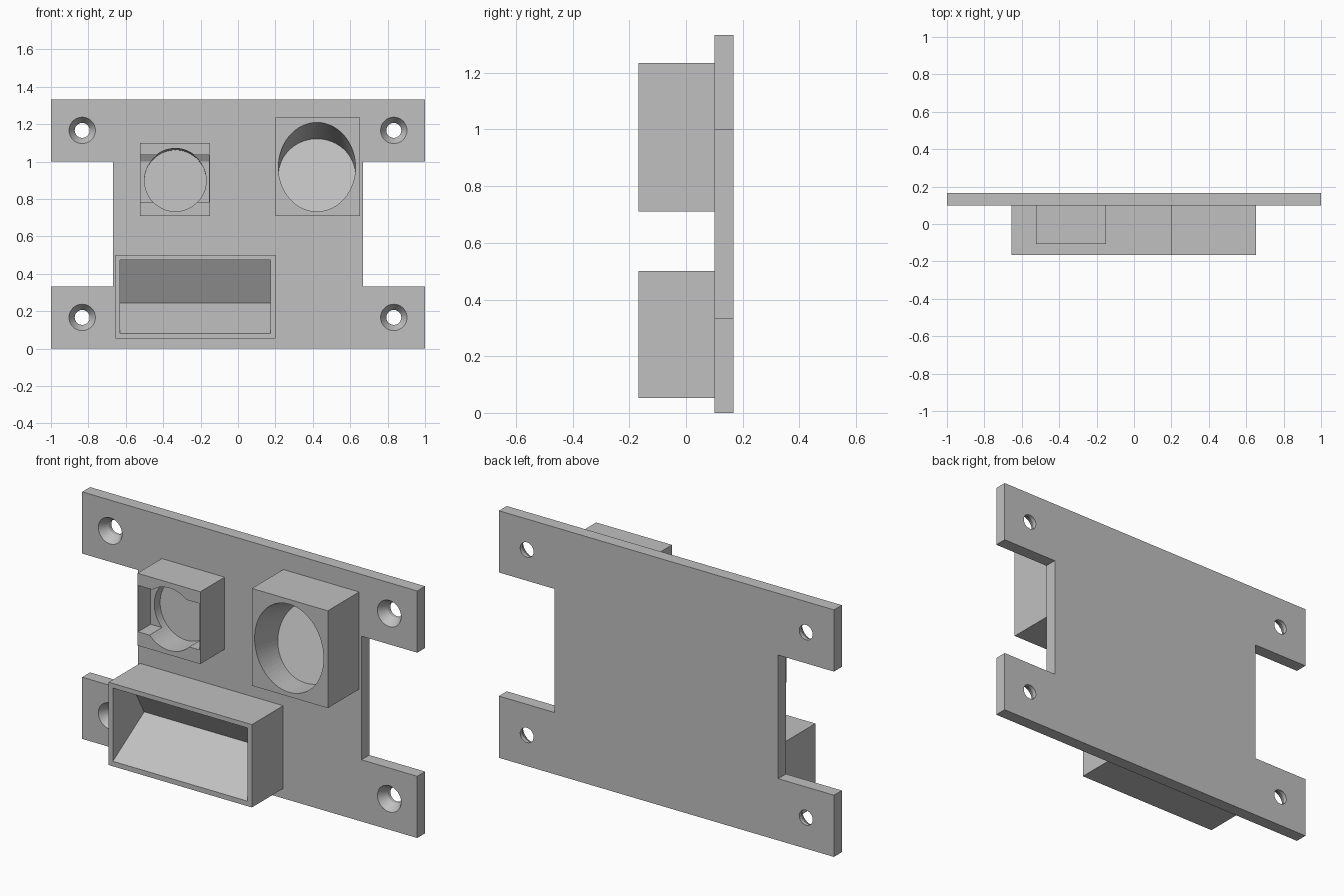
import bpy, bmesh, math

cube = bpy.data.objects.get("Cube")
if cube:
    bpy.data.objects.remove(cube, do_unlink=True)

grey = bpy.data.materials.new("plain grey")
grey.use_nodes = True
grey.diffuse_color = (0.53, 0.53, 0.53, 1)
grey.node_tree.nodes["Principled BSDF"].inputs["Base Color"].default_value = (0.53, 0.53, 0.53, 1)

FRONT, SEAT, BACK = -0.167, 0.1, 0.167   # block front, plate front, plate back


def finish(name, bm):
    bmesh.ops.recalc_face_normals(bm, faces=bm.faces)
    mesh = bpy.data.meshes.new(name)
    bm.to_mesh(mesh)
    bm.free()
    mesh.materials.append(grey)
    obj = bpy.data.objects.new(name, mesh)
    bpy.context.collection.objects.link(obj)
    return obj


def hull(name, points):
    bm = bmesh.new()
    for p in points:
        bm.verts.new(p)
    bmesh.ops.convex_hull(bm, input=bm.verts)
    bmesh.ops.dissolve_limit(bm, angle_limit=0.002, verts=bm.verts, edges=bm.edges)
    return finish(name, bm)


def prism(name, x0, x1, profile):
    return hull(name, [(x, y, z) for x in (x0, x1) for y, z in profile])


def block(name, x0, x1, y0, z0, z1):
    return prism(name, x0, x1, [(y0, z0), (SEAT, z0), (SEAT, z1), (y0, z1)])


def ring(x, y, z, rx, rz, lean=0.0, n=64):
    # upright ellipse whose top leans towards the back
    steps = [2 * math.pi * i / n for i in range(n)]
    return [(x + rx * math.cos(a), y + lean * math.sin(a), z + rz * math.sin(a)) for a in steps]


def cut(target, cutters):
    for c in cutters:
        c.hide_render = True
        mod = target.modifiers.new("cut", 'BOOLEAN')
        mod.operation, mod.solver, mod.object = 'DIFFERENCE', 'EXACT', c
        bpy.context.view_layer.objects.active = target
        bpy.ops.object.modifier_apply(modifier=mod.name)


# Mounting plate with a notch in each side
half = [(0.667, 0.333), (1, 0.333), (1, 0)]
right = half[::-1] + [(x, 1.333 - z) for x, z in half]
outline = right + [(-x, z) for x, z in reversed(right)]
bm = bmesh.new()
face = bm.faces.new([bm.verts.new((x, SEAT, z)) for x, z in outline])
grown = bmesh.ops.extrude_face_region(bm, geom=[face])
moved = [v for v in grown["geom"] if isinstance(v, bmesh.types.BMVert)]
bmesh.ops.translate(bm, verts=moved, vec=(0, BACK - SEAT, 0))
plate = finish("mounting_plate", bm)

# Blocks on the front of the plate
display_block = block("display_block", -0.655, 0.2, FRONT, 0.053, 0.5)
large_block = block("large_round_block", 0.2, 0.653, FRONT, 0.71, 1.235)
small_block = block("small_round_block", -0.525, -0.15, -0.107, 0.71, 1.1)

# Sloping pocket of the display block
pocket = prism("pocket_cutter", -0.63, 0.175, [
    (-0.3, 0.08), (FRONT, 0.08), (SEAT, 0.245), (-0.033, 0.475), (-0.3, 0.475)])

# Leaning round sockets
large_bore = hull("large_bore_cutter",
                  ring(0.422, -0.187, 0.975, 0.206, 0.241)
                  + ring(0.422, 0.038, 0.926, 0.206, 0.196, 0.065))
small_bore = hull("small_bore_cutter",
                  ring(-0.335, -0.13, 0.903, 0.165, 0.169)
                  + ring(-0.335, 0.05, 0.898, 0.165, 0.164, 0.012))

# Cross channel of the small block, with a bevelled ceiling
channel = prism("channel_cutter", -0.521, -0.154, [
    (-0.2, 0.785), (0, 0.785), (0, 1.0), (-0.02, 1.035), (-0.2, 1.035)])

# Countersunk screw holes
screws = []
for x in (-0.833, 0.833):
    for z in (0.167, 1.167):
        screws.append(hull("sink_cutter", ring(x, SEAT - 0.01, z, 0.077, 0.077, n=48)
                           + ring(x, 0.148, z, 0.04, 0.04, n=48)))
        screws.append(hull("hole_cutter", ring(x, 0.12, z, 0.04, 0.04, n=48)
                           + ring(x, 0.2, z, 0.04, 0.04, n=48)))

cut(display_block, [pocket])
cut(large_block, [large_bore])
cut(small_block, [channel, small_bore])
cut(plate, screws + [pocket, large_bore])

for c in screws + [pocket, large_bore, small_bore, channel]:
    bpy.data.objects.remove(c, do_unlink=True)
